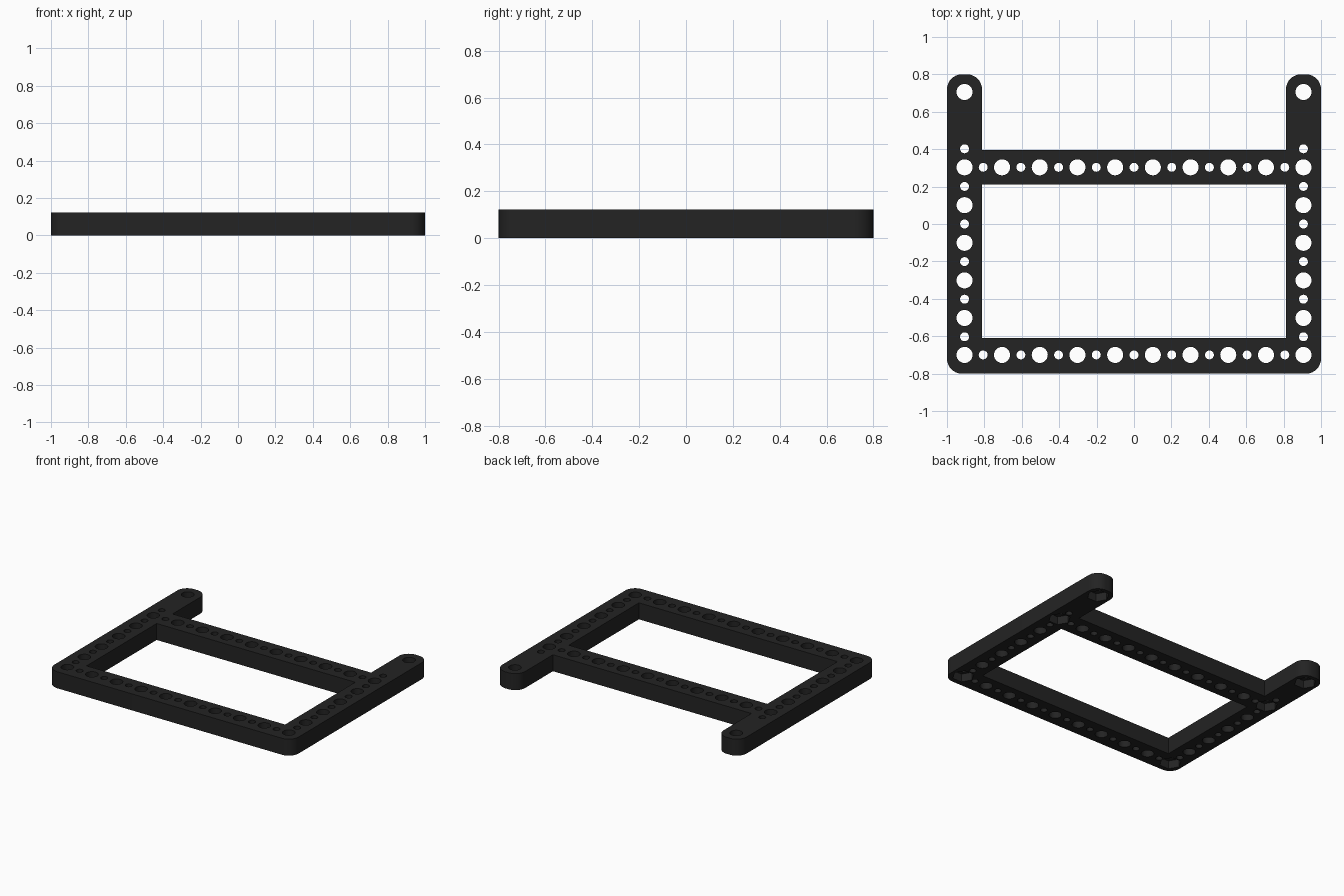
import bpy, bmesh, math

if "Cube" in bpy.data.objects:
    bpy.data.objects.remove(bpy.data.objects["Cube"])

T = 0.122      # plate thickness
IN = 0.8125    # inner edge of the side rails
COL = 0.906    # x of the side rail hole rows
R = 0.08       # outer corner radius

black = bpy.data.materials.new("matte_black")
black.diffuse_color = (0.017, 0.017, 0.017, 1)
black.use_nodes = True
black.node_tree.nodes["Principled BSDF"].inputs["Base Color"].default_value = black.diffuse_color


def make_object(name, bm):
    bmesh.ops.recalc_face_normals(bm, faces=bm.faces)
    mesh = bpy.data.meshes.new(name)
    bm.to_mesh(mesh)
    bm.free()
    mesh.materials.append(black)
    ob = bpy.data.objects.new(name, mesh)
    bpy.context.collection.objects.link(ob)
    return ob


def add_prism(bm, pts, z0, z1):
    face = bm.faces.new([bm.verts.new((x, y, z0)) for x, y in pts])
    top = bmesh.ops.extrude_face_region(bm, geom=[face])["geom"]
    verts = [v for v in top if isinstance(v, bmesh.types.BMVert)]
    bmesh.ops.translate(bm, vec=(0, 0, z1 - z0), verts=verts)


def circle(x, y, r, n):
    return [(x + r * math.cos(2 * math.pi * i / n),
             y + r * math.sin(2 * math.pi * i / n)) for i in range(n)]


def arc(x, y, start, n=8):
    return [(x + R * math.cos(math.radians(start + 90 * i / n)),
             y + R * math.sin(math.radians(start + 90 * i / n)))
            for i in range(n + 1)]


# Frame outline with two arms reaching back
right = ([(0.0, -0.8)] + arc(1 - R, -0.8 + R, -90) + arc(1 - R, 0.8 - R, 0)
         + arc(IN + R, 0.8 - R, 90) + [(IN, 0.395)])
left = [(-x, y) for x, y in reversed(right[1:])]
bm = bmesh.new()
add_prism(bm, right + left, 0, T)
frame = make_object("mounting_frame", bm)

# Hole positions along the cross bars and side rails
big, small = [], []
for y in (-0.7, 0.303):
    big += [(x * 0.1008, y) for x in range(-7, 8, 2)]
    small += [(x * 0.1008, y) for x in range(-8, 9, 2)]
nuts = [(s * COL, y) for s in (-1, 1) for y in (-0.7, 0.303, 0.706)]
for s in (-1, 1):
    big += [(s * COL, y * 0.1005) for y in (-5, -3, -1, 1)]
    small += [(s * COL, y * 0.1005) for y in range(-6, 5, 2)]

# Cutter for the window and round through holes
bm = bmesh.new()
add_prism(bm, [(-IN, -0.61), (IN, -0.61), (IN, 0.21), (-IN, 0.21)], -0.1, 0.3)
for x, y in big + nuts:
    add_prism(bm, circle(x, y, 0.043, 28), -0.1, 0.3)
for x, y in small:
    add_prism(bm, circle(x, y, 0.024, 20), -0.1, 0.3)
round_cutter = make_object("hole_cutter", bm)

# Cutter for the hexagonal nut pockets underneath
bm = bmesh.new()
for x, y in nuts:
    add_prism(bm, circle(x, y, 0.075, 6), -0.1, 0.06)
nut_cutter = make_object("nut_pocket_cutter", bm)

bpy.context.view_layer.objects.active = frame
frame.select_set(True)
for cutter in (nut_cutter, round_cutter):
    cutter.hide_render = True
    cutter.select_set(False)
    mod = frame.modifiers.new(cutter.name, 'BOOLEAN')
    mod.operation = 'DIFFERENCE'
    mod.solver = 'EXACT'
    mod.object = cutter
    bpy.ops.object.modifier_apply(modifier=mod.name)
    bpy.data.objects.remove(cutter)

bpy.ops.object.shade_smooth_by_angle(angle=math.radians(30))
